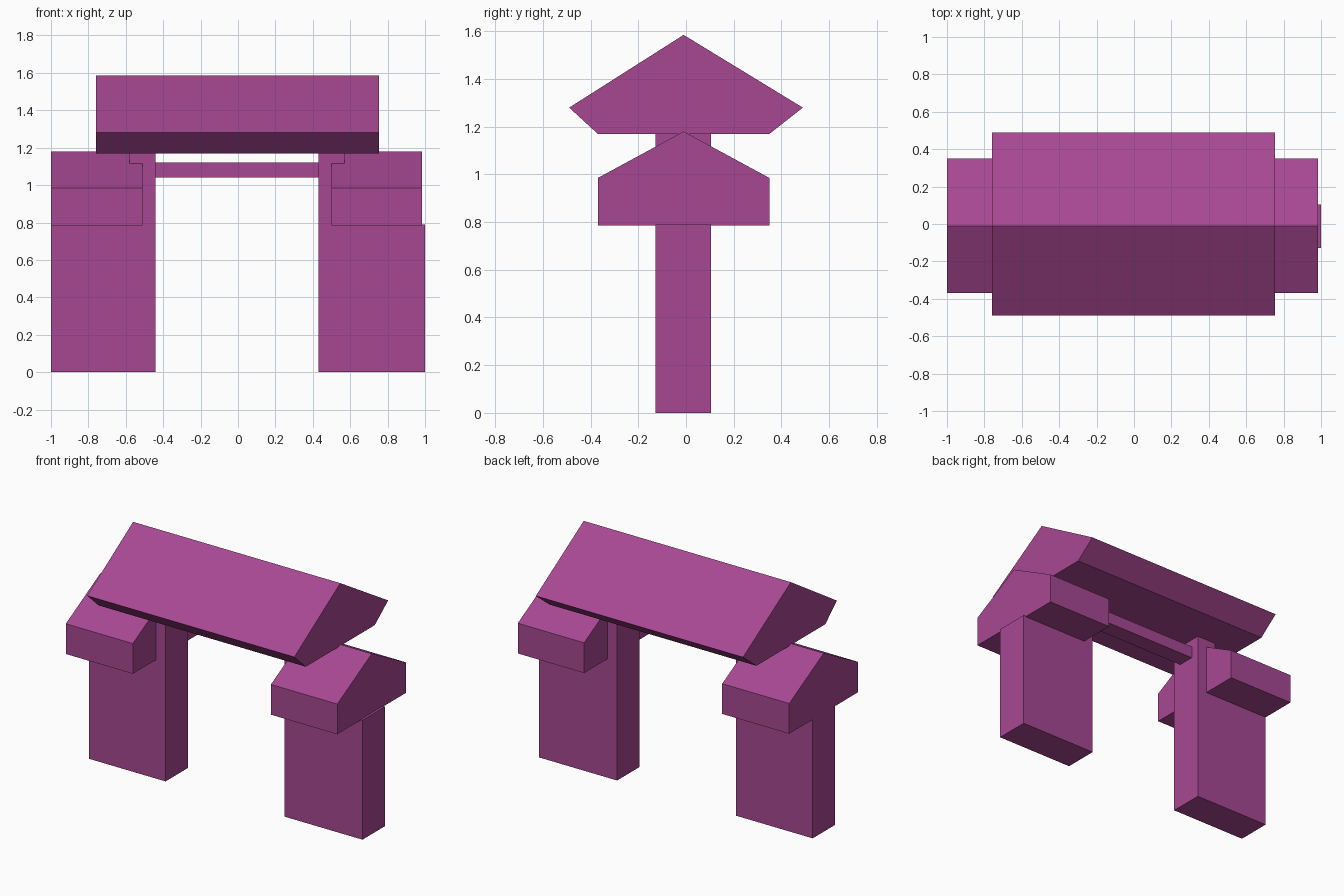
import bpy
import bmesh

if "Cube" in bpy.data.objects:
    bpy.data.objects.remove(bpy.data.objects["Cube"], do_unlink=True)

# Single flat colour
PURPLE = (0.39, 0.064, 0.29, 1.0)
purple = bpy.data.materials.new("plum purple")
purple.use_nodes = True
purple.diffuse_color = PURPLE
bsdf = next(n for n in purple.node_tree.nodes if n.type == 'BSDF_PRINCIPLED')
bsdf.inputs["Base Color"].default_value = PURPLE


def extrude_x(name, profile, x0, x1):
    """Extrude a closed (y, z) profile from x0 to x1."""
    bm = bmesh.new()
    face = bm.faces.new([bm.verts.new((x0, y, z)) for y, z in profile])
    grown = bmesh.ops.extrude_face_region(bm, geom=[face])["geom"]
    verts = [g for g in grown if isinstance(g, bmesh.types.BMVert)]
    bmesh.ops.translate(bm, verts=verts, vec=(x1 - x0, 0, 0))
    bmesh.ops.recalc_face_normals(bm, faces=bm.faces)
    mesh = bpy.data.meshes.new(name)
    bm.to_mesh(mesh)
    bm.free()
    mesh.materials.append(purple)
    obj = bpy.data.objects.new(name, mesh)
    bpy.context.collection.objects.link(obj)
    return obj


def box(y0, y1, z0, z1):
    return [(y0, z0), (y1, z0), (y1, z1), (y0, z1)]


# Cross-sections
RIDGE_Y = -0.01
main_gable = [(-0.37, 1.17), (0.35, 1.17), (0.49, 1.28),
              (RIDGE_Y, 1.585), (-0.49, 1.28)]
side_gable = [(-0.37, 0.785), (0.35, 0.785), (0.35, 0.985),
              (RIDGE_Y, 1.18), (-0.37, 0.985)]
tall_post = box(-0.128, 0.105, 0, 1.175)
low_wall = box(-0.128, 0.105, 0, 0.79)

# Posts, walls and side roofs: x of inner edge, seam, outer edge, roof ends
sides = {
    "right": (-0.44, -0.58, -1.0, -0.51, -1.0),
    "left": (0.43, 0.57, 1.0, 0.50, 0.985),
}
for side, (inner, seam, outer, roof_in, roof_out) in sides.items():
    extrude_x(side + "_post", tall_post, inner, seam)
    extrude_x(side + "_wall", low_wall, seam, outer)
    extrude_x(side + "_roof", side_gable, roof_in, roof_out)

# Crossbeam and main roof
extrude_x("crossbeam", box(-0.07, 0.045, 1.04, 1.12), -0.44, 0.43)
extrude_x("main_roof", main_gable, -0.76, 0.755)
